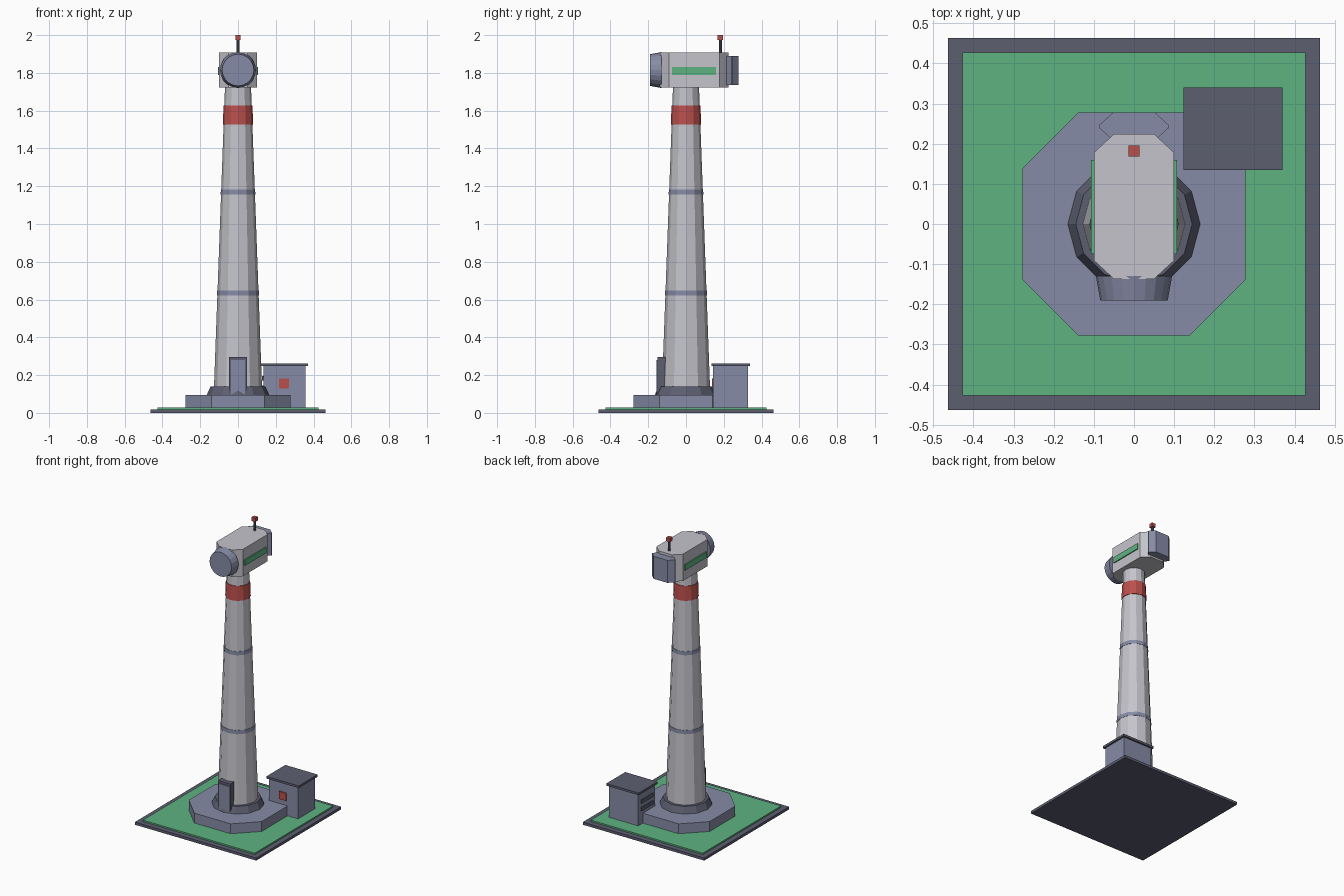
import bpy
import bmesh
from math import pi
from mathutils import Matrix

if "Cube" in bpy.data.objects:
    bpy.data.objects.remove(bpy.data.objects["Cube"], do_unlink=True)


def make_material(name, rgb):
    mat = bpy.data.materials.new(name)
    mat.use_nodes = True
    mat.diffuse_color = (*rgb, 1)
    mat.node_tree.nodes["Principled BSDF"].inputs["Base Color"].default_value = (*rgb, 1)
    return mat


LIGHT = make_material("light_grey", (0.55, 0.55, 0.60))
SLATE = make_material("slate_blue", (0.24, 0.26, 0.38))
DARK = make_material("dark_slate", (0.107, 0.113, 0.162))
GREEN = make_material("green", (0.112, 0.45, 0.22))
RED = make_material("red", (0.49, 0.08, 0.073))


def finish(bm, name, mat):
    bmesh.ops.recalc_face_normals(bm, faces=bm.faces)
    mesh = bpy.data.meshes.new(name)
    bm.to_mesh(mesh)
    bm.free()
    mesh.materials.append(mat)
    obj = bpy.data.objects.new(name, mesh)
    bpy.context.collection.objects.link(obj)
    return obj


def prism(name, mat, outline, z0, z1):
    """Extrude a flat outline between two heights."""
    bm = bmesh.new()
    face = bm.faces.new([bm.verts.new((x, y, z0)) for x, y in outline])
    top = bmesh.ops.extrude_face_region(bm, geom=[face])["geom"]
    verts = [v for v in top if isinstance(v, bmesh.types.BMVert)]
    bmesh.ops.translate(bm, verts=verts, vec=(0, 0, z1 - z0))
    return finish(bm, name, mat)


def box(name, mat, x, y, z):
    outline = [(x[0], y[0]), (x[1], y[0]), (x[1], y[1]), (x[0], y[1])]
    return prism(name, mat, outline, *z)


def chamfered(hx, y0, y1, cx, cy):
    """Rectangle outline with its four corners cut."""
    half = [(hx - cx, y0), (hx, y0 + cy), (hx, y1 - cy), (hx - cx, y1)]
    return half + [(-x, y) for x, y in reversed(half)]


def cone(name, mat, r0, r1, z0, z1, sides=12, matrix=Matrix()):
    bm = bmesh.new()
    place = matrix @ Matrix.Translation((0, 0, (z0 + z1) / 2))
    bmesh.ops.create_cone(bm, cap_ends=True, segments=sides, radius1=r0,
                          radius2=r1, depth=z1 - z0, matrix=place)
    return finish(bm, name, mat)


# Ground and foundation
box("base_plate", DARK, (-0.463, 0.463), (-0.463, 0.463), (0, 0.018))
box("grass", GREEN, (-0.427, 0.427), (-0.427, 0.427), (0.018, 0.028))
prism("foundation", SLATE, chamfered(0.278, -0.278, 0.278, 0.139, 0.139), 0.028, 0.096)
cone("tower_flange", DARK, 0.165, 0.145, 0.096, 0.14)

# Tapering tower with bands
TOWER_BOTTOM, TOWER_TOP = 0.14, 1.725
R_BOTTOM, R_TOP = 0.127, 0.069


def tower_radius(z):
    return R_BOTTOM + (R_TOP - R_BOTTOM) * (z - TOWER_BOTTOM) / (TOWER_TOP - TOWER_BOTTOM)


cone("tower", LIGHT, R_BOTTOM, R_TOP, TOWER_BOTTOM, TOWER_TOP)
for name, mat, z0, z1, lift in (("lower_band", SLATE, 0.622, 0.648, 0.002),
                                ("upper_band", SLATE, 1.157, 1.183, 0.002),
                                ("warning_band", RED, 1.527, 1.627, 0.004)):
    cone(name, mat, tower_radius(z0) + lift, tower_radius(z1) + lift, z0, z1)

# Door
box("door_frame", DARK, (-0.047, 0.047), (-0.15, -0.10), (0.096, 0.297))
box("door_panel", SLATE, (-0.038, 0.038), (-0.155, -0.149), (0.096, 0.28))

# Turbine housing
prism("housing", LIGHT, chamfered(0.1, -0.137, 0.224, 0.05, 0.046), 1.722, 1.907)
for side, name in ((1, "left_stripe"), (-1, "right_stripe")):
    box(name, GREEN, sorted((side * 0.099, side * 0.107)), (-0.075, 0.16), (1.79, 1.83))
front = Matrix.Translation((0, 0, 1.815)) @ Matrix.Rotation(pi / 2, 4, "X")
cone("front_hub", SLATE, 0.095, 0.084, 0.13, 0.19, 20, front)
prism("rear_cooler", SLATE, chamfered(0.087, 0.208, 0.278, 0.035, 0.032), 1.735, 1.89)

# Beacon
mast = Matrix.Translation((0, 0.182, 0))
cone("beacon_mast", DARK, 0.008, 0.008, 1.90, 1.98, 8, mast)
box("beacon", RED, (-0.014, 0.014), (0.168, 0.196), (1.974, 2.0))

# Equipment hut
box("hut_walls", SLATE, (0.135, 0.358), (0.144, 0.328), (0.028, 0.248))
box("hut_roof", DARK, (0.123, 0.37), (0.134, 0.34), (0.247, 0.262))
box("hut_warning_plate", RED, (0.217, 0.27), (0.137, 0.145), (0.13, 0.183))
for i in range(2):
    z = 0.12 + 0.052 * i
    box(f"hut_vent_{i + 1}", DARK, (0.128, 0.136), (0.172, 0.30), (z, z + 0.024))
